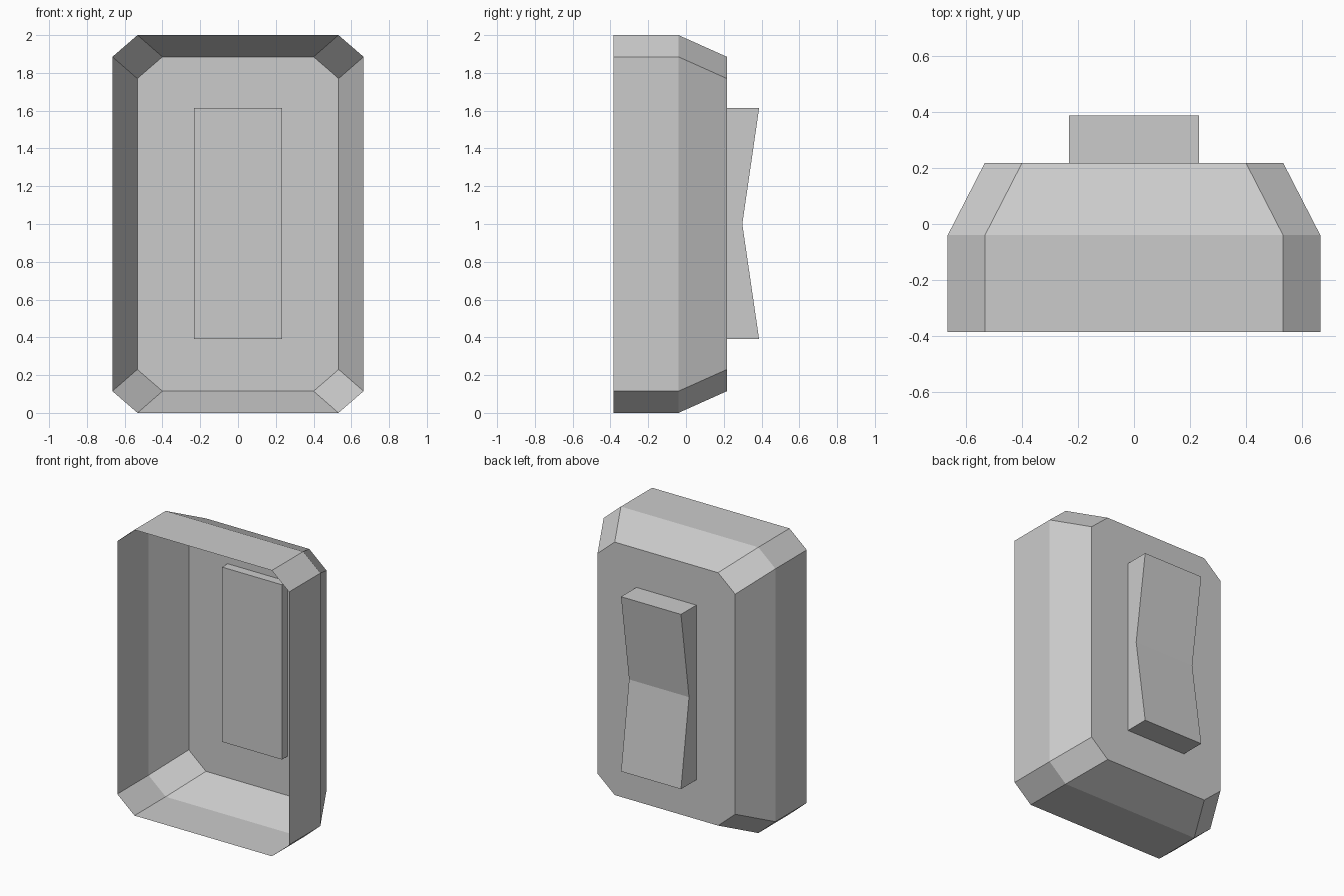
import bpy

if "Cube" in bpy.data.objects:
    bpy.data.objects.remove(bpy.data.objects["Cube"])


def make_object(name, verts, faces):
    mesh = bpy.data.meshes.new(name)
    mesh.from_pydata(verts, [], faces)
    mesh.update()
    obj = bpy.data.objects.new(name, mesh)
    bpy.context.collection.objects.link(obj)
    return obj


def octagon(y, hx, hz, cx=0.133, cz=0.115):
    """Chamfered rectangle around z = 1, counter-clockwise seen from the front."""
    pts = [(hx, -hz + cz), (hx, hz - cz), (hx - cx, hz), (-hx + cx, hz),
           (-hx, hz - cz), (-hx, -hz + cz), (-hx + cx, -hz), (hx - cx, -hz)]
    return [(x, y, 1 + z) for x, z in pts]


def side_faces(n, rings):
    return [(r * n + i, r * n + n + i, r * n + n + (i + 1) % n, r * n + (i + 1) % n)[::-1]
            for r in range(rings - 1) for i in range(n)]


# Housing: thin tray, open at the front, tapering to a flat back plate
rings = [octagon(-0.385, 0.665, 1.0), octagon(-0.04, 0.665, 1.0),
         octagon(0.217, 0.533, 0.885)]
verts = [v for ring in rings for v in ring]
make_object("switch_housing", verts,
            side_faces(8, 3) + [tuple(range(23, 15, -1))])

# Rocker: V-shaped back profile extruded across x, set through the plate
profile = [(0.155, 0.39), (0.387, 0.39), (0.298, 1.0), (0.387, 1.613), (0.155, 1.613)]
verts = [(x, y, z) for x in (-0.232, 0.232) for y, z in profile]
make_object("rocker_button", verts,
            side_faces(5, 2) + [(4, 3, 2, 1, 0), (5, 6, 7, 8, 9)])
